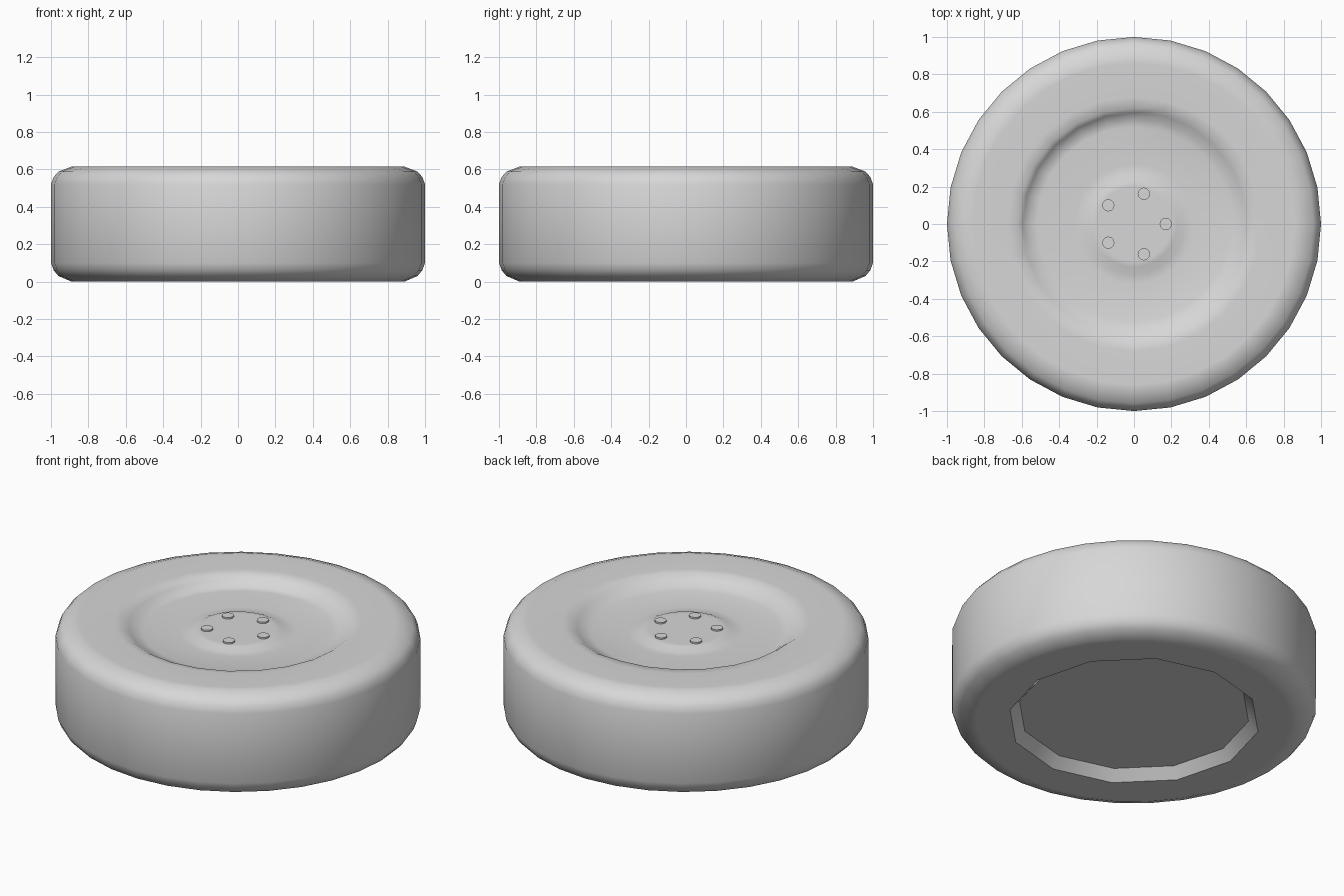
import bpy, bmesh, math

if "Cube" in bpy.data.objects:
    bpy.data.objects.remove(bpy.data.objects["Cube"])

grey = bpy.data.materials.new("plain_grey")
grey.diffuse_color = (0.68, 0.68, 0.68, 1)
grey.use_nodes = True
grey.node_tree.nodes["Principled BSDF"].inputs["Base Color"].default_value = grey.diffuse_color


def finish(bm, name, angle=40):
    bmesh.ops.recalc_face_normals(bm, faces=bm.faces[:])
    me = bpy.data.meshes.new(name)
    bm.to_mesh(me)
    bm.free()
    ob = bpy.data.objects.new(name, me)
    bpy.context.collection.objects.link(ob)
    me.materials.append(grey)
    bpy.ops.object.select_all(action='DESELECT')
    ob.select_set(True)
    bpy.context.view_layer.objects.active = ob
    bpy.ops.object.shade_smooth_by_angle(angle=math.radians(angle))
    return ob


def rings(bm, profile, n):
    """Stack rings of n vertices and skin neighbouring rings."""
    out = []
    for r, z in profile:
        out.append([bm.verts.new((r * math.cos(2 * math.pi * i / n),
                                  r * math.sin(2 * math.pi * i / n), z)) for i in range(n)])
    for a, b in zip(out, out[1:]):
        for i in range(n):
            j = (i + 1) % n
            bm.faces.new((a[i], a[j], b[j], b[i]))
    return out


def zip_rings(bm, a, b):
    """Join two rings with different numbers of sides by walking round them."""
    na, nb, i, j = len(a), len(b), 0, 0
    while i < na or j < nb:
        if j == nb or (i < na and (i + 0.5) / na <= (j + 0.5) / nb):
            bm.faces.new((a[i], a[(i + 1) % na], b[j % nb]))
            i += 1
        else:
            bm.faces.new((a[i % na], b[(j + 1) % nb], b[j]))
            j += 1


# Tyre band (32 sides) joined to the dished wheel face and the back recess
bm = bmesh.new()
band = rings(bm, [(0.86, 0.0), (0.89, 0.0), (0.96, 0.03), (0.985, 0.06), (1.0, 0.10),
                  (1.0, 0.52), (0.985, 0.56), (0.96, 0.588), (0.89, 0.615), (0.86, 0.615)], 32)
top = rings(bm, [(0.68, 0.615), (0.64, 0.612), (0.60, 0.588), (0.56, 0.567), (0.52, 0.557),
                 (0.32, 0.55), (0.27, 0.55), (0.23, 0.568), (0.20, 0.568)], 24)
bottom = rings(bm, [(0.69, 0.0), (0.637, 0.06)], 12)
bm.faces.new(top[-1])
bm.faces.new(bottom[-1])
# the back-left quarter of the dish has a steeper wall
for i in range(6, 13):
    for ring, r, z in ((1, 0.62, 0.612), (2, 0.595, 0.59), (3, 0.565, 0.56)):
        a = 2 * math.pi * i / 24
        top[ring][i].co = (r * math.cos(a), r * math.sin(a), z)
zip_rings(bm, band[-1], top[0])
zip_rings(bm, band[0], bottom[0])
finish(bm, "wheel_and_tyre", 42)

# Five flat wheel bolts
for k in range(5):
    a = 2 * math.pi * k / 5
    bm = bmesh.new()
    r = rings(bm, [(0.033, 0.56), (0.033, 0.577)], 12)
    bm.faces.new(r[-1])
    bm.faces.new(r[0])
    bmesh.ops.translate(bm, verts=bm.verts[:],
                        vec=(0.17 * math.cos(a), 0.17 * math.sin(a), 0))
    finish(bm, f"wheel_bolt_{k + 1}")
